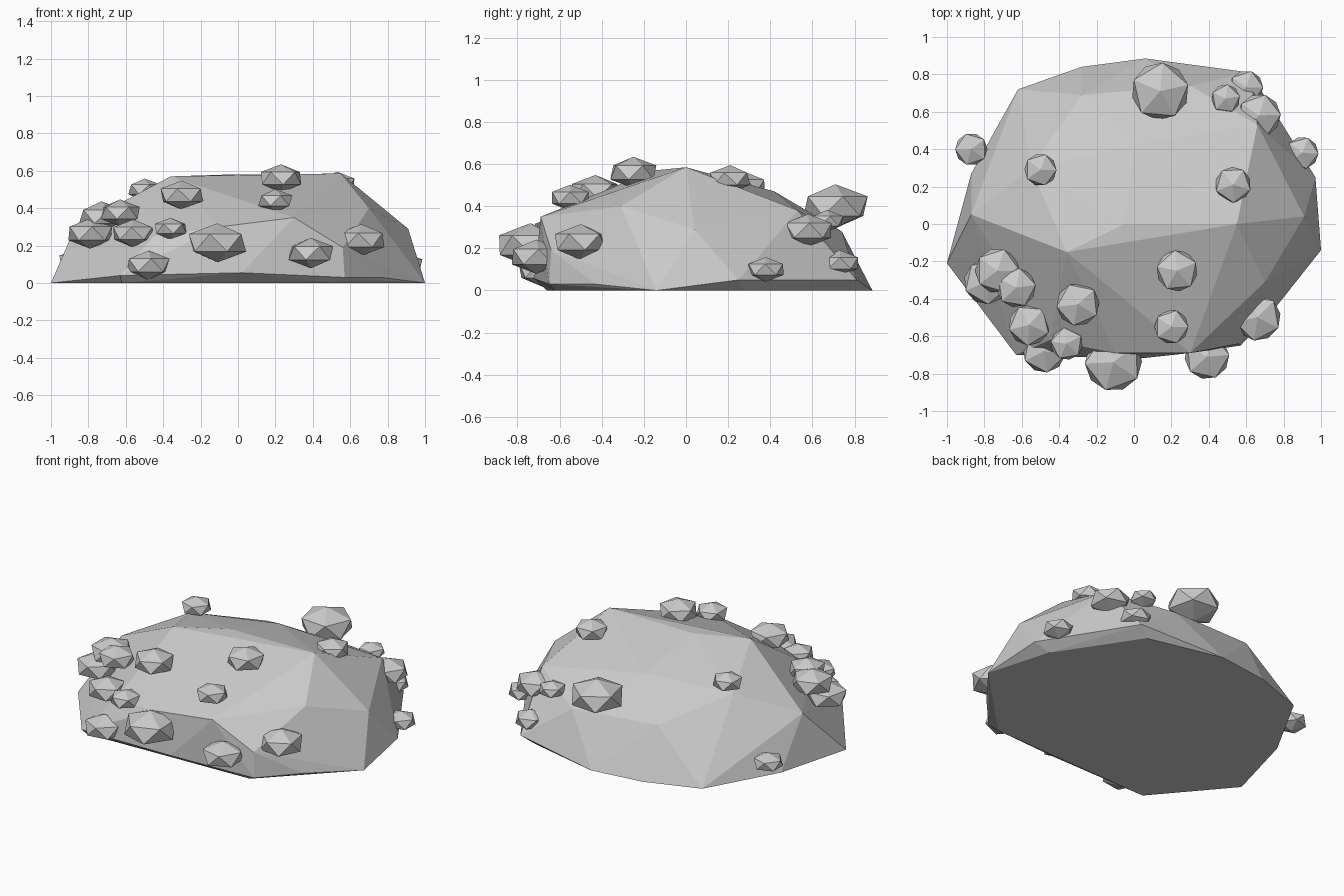
import bpy, bmesh, random
from mathutils import Matrix, Vector

random.seed(4)


def finish(name, bm):
    mesh = bpy.data.meshes.new(name)
    bm.to_mesh(mesh)
    bm.free()
    obj = bpy.data.objects.new(name, mesh)
    bpy.context.collection.objects.link(obj)
    return obj


# Rock: faceted hull through its corner points
base = [(-1, -.21, 0), (-.87, .27, 0), (-.62, .72, 0), (-.28, .84, 0), (.06, .885, 0),
        (.55, .77, 0), (.88, .27, 0), (1, -.14, 0), (.52, -.62, 0), (-.62, -.66, 0)]
rim = [(.62, .81, .05), (.97, .25, .05), (.77, -.43, .03), (.57, -.65, .03),
       (.02, -.72, .055), (-.63, -.70, .04)]
sides = [(.66, .53, .38), (.91, .04, .29), (.70, -.31, .40), (.56, -.64, .19),
         (.30, -.69, .35), (-.10, -.69, .30), (-.45, -.62, .25), (-.87, .05, .30),
         (-.28, .69, .31), (.30, .74, .28)]
crown = [(.55, 0, .585), (-.05, 0, .58), (-.36, -.15, .57), (.0, .42, .47), (-.55, .30, .44)]
bm = bmesh.new()
for p in base + rim + sides + crown:
    bm.verts.new(p)
hull = bmesh.ops.convex_hull(bm, input=bm.verts)
bmesh.ops.delete(bm, geom=[v for v in bm.verts if not v.link_faces], context='VERTS')
bmesh.ops.recalc_face_normals(bm, faces=bm.faces)
finish("rock", bm)

# Pebble-like growths: flattened icosahedra (x, y, z, radius)
growths = [(.14, .71, .40, .16), (-.87, .40, .12, .09), (-.50, .29, .50, .09),
           (.53, .21, .53, .10), (.23, -.25, .56, .115), (.20, -.55, .44, .095),
           (-.30, -.43, .47, .12), (-.73, -.25, .355, .125), (-.79, -.31, .265, .125),
           (-.63, -.34, .375, .11), (-.56, -.54, .265, .115), (-.36, -.64, .29, .09),
           (-.48, -.68, .095, .12), (-.11, -.74, .215, .16), (.39, -.71, .16, .125),
           (.66, -.50, .23, .13), (.49, .67, .33, .08), (.67, .58, .285, .12),
           (.60, .73, .13, .095), (.90, .38, .10, .09)]
for i, (x, y, z, r) in enumerate(growths):
    bm = bmesh.new()
    bmesh.ops.create_icosphere(bm, subdivisions=1, radius=r)
    bm.transform(Matrix.Rotation(random.uniform(0, 6.28), 4, 'Z')
                 @ Matrix.Diagonal((1.07, 1.07, .65, 1)))
    finish(f"growth_{i + 1}", bm).location = Vector((x, y, z))
